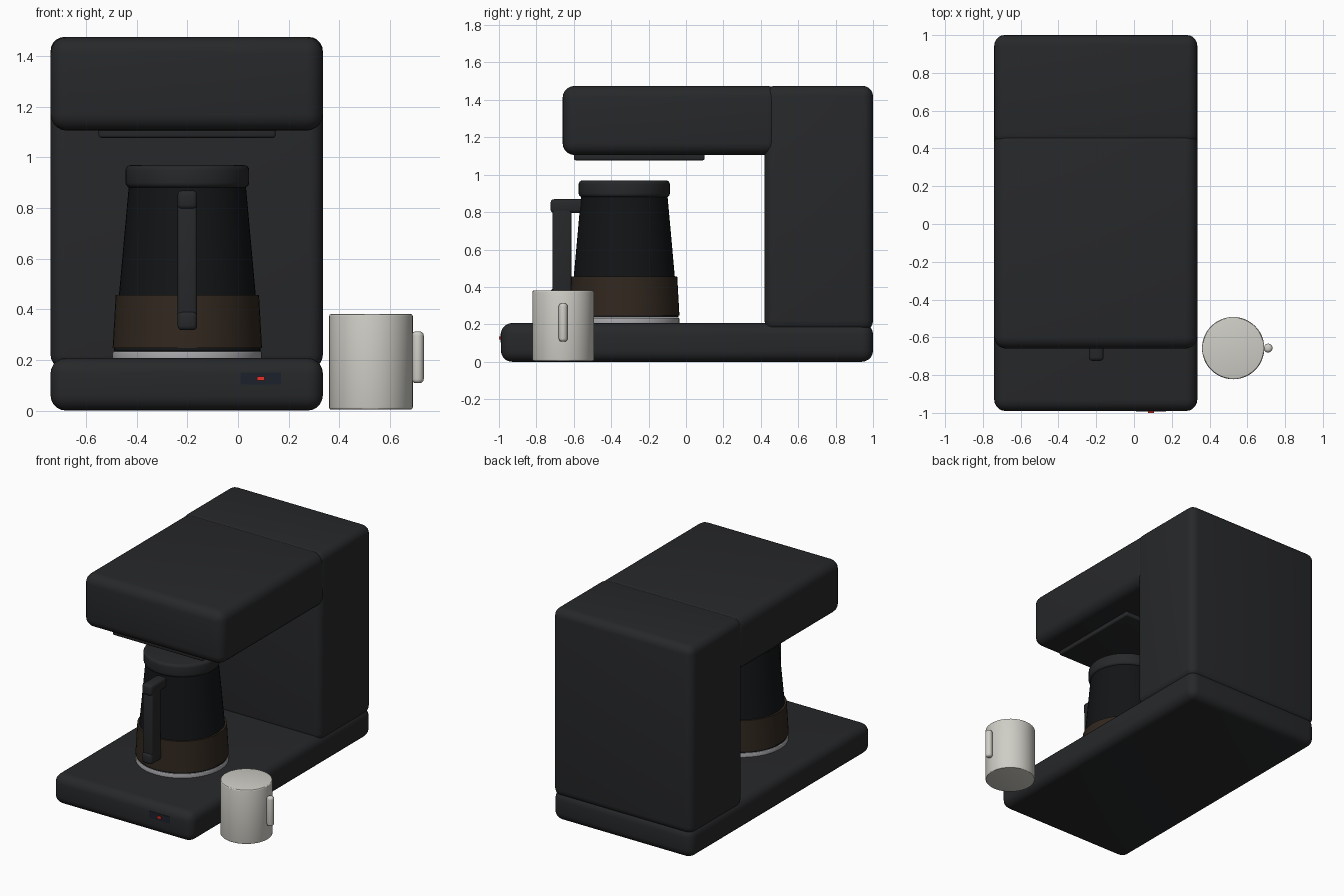
import bpy

if "Cube" in bpy.data.objects:
    bpy.data.objects.remove(bpy.data.objects["Cube"])


def material(name, r, g, b):
    m = bpy.data.materials.new(name)
    m.diffuse_color = (r, g, b, 1)
    m.use_nodes = True
    m.node_tree.nodes["Principled BSDF"].inputs["Base Color"].default_value = m.diffuse_color
    return m


BLACK = material("black_plastic", 0.02, 0.021, 0.023)
GLASS = material("dark_glass", 0.006, 0.007, 0.008)
COFFEE = material("coffee", 0.03, 0.02, 0.013)
STEEL = material("steel", 0.4, 0.4, 0.42)
CERAMIC = material("ceramic", 0.62, 0.61, 0.56)
PANEL = material("panel", 0.012, 0.016, 0.025)
RED = material("red_light", 0.8, 0.03, 0.02)


def finish(name, mat, bevel, segments):
    ob = bpy.context.object
    ob.name = name
    ob.data.materials.append(mat)
    if bevel:
        mod = ob.modifiers.new("bevel", "BEVEL")
        mod.width = bevel
        mod.segments = segments
        mod.limit_method = "ANGLE"
        bpy.ops.object.modifier_apply(modifier=mod.name)
    bpy.ops.object.shade_smooth_by_angle()
    return ob


def box(name, x, y, z, mat, bevel=0.0, segments=5):
    """Rounded box given as (min, max) ranges."""
    mid = [(a + b) / 2 for a, b in (x, y, z)]
    bpy.ops.mesh.primitive_cube_add(size=1, location=mid)
    bpy.context.object.scale = [b - a for a, b in (x, y, z)]
    bpy.ops.object.transform_apply(location=False, rotation=False, scale=True)
    return finish(name, mat, bevel, segments)


def cone(name, x, y, z, r1, r2, mat, bevel=0.0, segments=3, sides=48):
    """Round part with bottom radius r1 and top radius r2."""
    bpy.ops.mesh.primitive_cone_add(vertices=sides, radius1=r1, radius2=r2,
                                    depth=z[1] - z[0],
                                    location=(x, y, (z[0] + z[1]) / 2))
    return finish(name, mat, bevel, segments)


# Machine housing: base, rear column, overhanging head
W = (-0.74, 0.335)
box("base", W, (-0.99, 1.0), (0.0, 0.207), BLACK, 0.06)
box("rear_column", W, (0.42, 1.0), (0.165, 1.475), BLACK, 0.055)
box("brew_head", W, (-0.66, 0.5), (1.105, 1.475), BLACK, 0.065)
box("shower_plate", (-0.55, 0.148), (-0.6, 0.1), (1.077, 1.13), BLACK, 0.01, 3)

# Control panel and light
box("control_panel", (0.01, 0.17), (-0.992, -0.97), (0.102, 0.15), PANEL)
box("power_light", (0.075, 0.105), (-1.0, -0.98), (0.118, 0.135), RED)

# Hot plate and carafe
CX, CY = -0.2, -0.33
cone("hot_plate", CX, CY, (0.19, 0.234), 0.295, 0.295, STEEL, 0.006)
cone("carafe_glass", CX, CY, (0.236, 0.9), 0.29, 0.23, GLASS)
cone("coffee_band", CX, CY, (0.247, 0.457), 0.295, 0.283, COFFEE)
cone("carafe_lid", CX, CY, (0.88, 0.969), 0.244, 0.244, BLACK, 0.02, 4)

# Carafe handle: grip and two arms
box("handle_grip", (-0.238, -0.162), (-0.714, -0.612), (0.33, 0.85), BLACK, 0.012, 3)
for name, z0, back in (("handle_top_arm", 0.795, -0.53), ("handle_bottom_arm", 0.317, -0.56)):
    box(name, (-0.239, -0.161), (-0.724, back), (z0, z0 + 0.074), BLACK, 0.018, 3)

# Mug
cone("mug", 0.525, -0.657, (0.004, 0.381), 0.165, 0.165, CERAMIC, 0.008)
cone("mug_handle", 0.71, -0.657, (0.108, 0.312), 0.0235, 0.0235, CERAMIC, 0.016, 4, 24)
